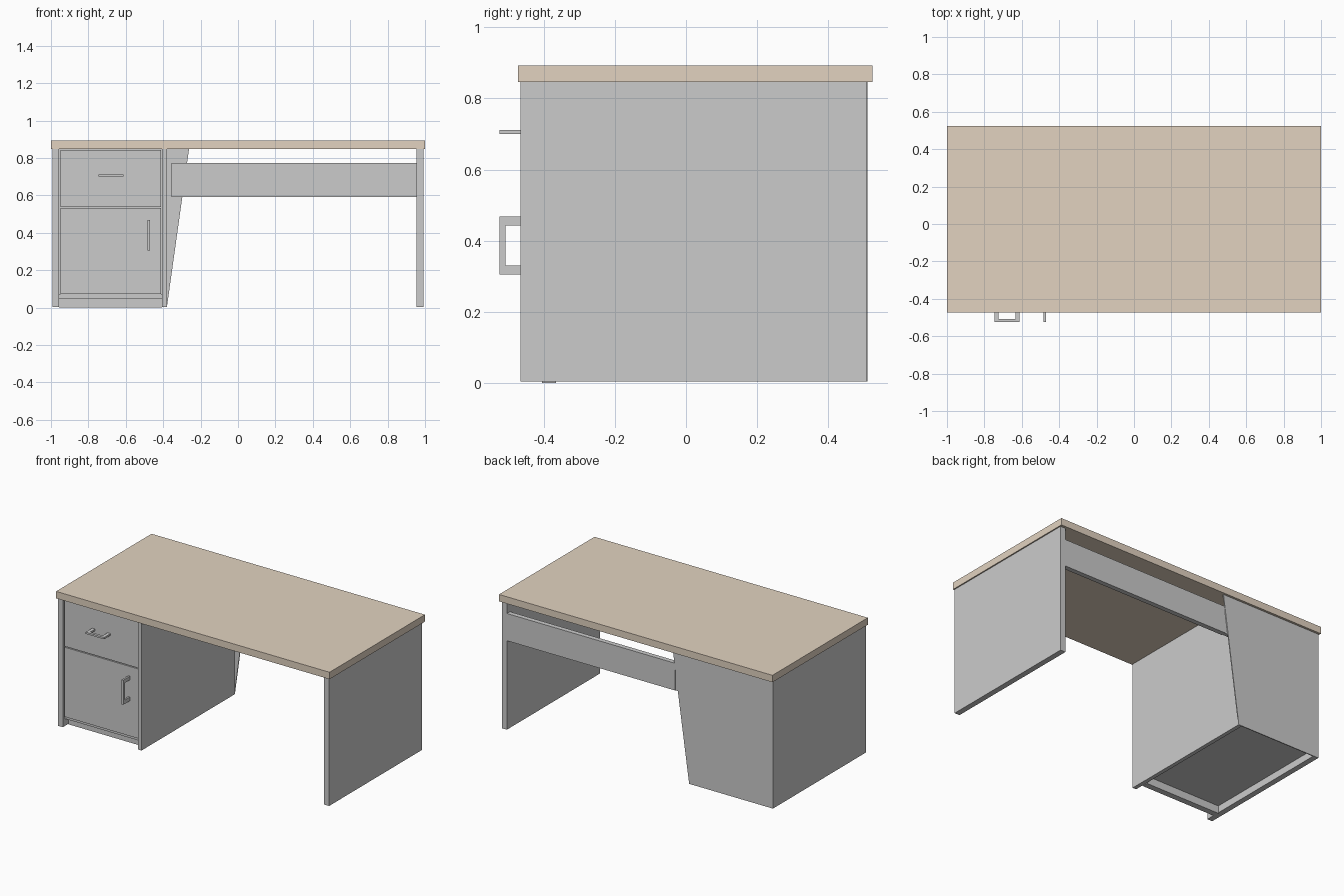
import bpy

if "Cube" in bpy.data.objects:
    bpy.data.objects.remove(bpy.data.objects["Cube"])

wood = bpy.data.materials.new("wood")
wood.diffuse_color = (0.76, 0.65, 0.53, 1)
wood.use_nodes = True
wood.node_tree.nodes["Principled BSDF"].inputs["Base Color"].default_value = wood.diffuse_color


def mesh_object(name, verts, faces, mat=None):
    me = bpy.data.meshes.new(name)
    me.from_pydata(verts, [], faces)
    ob = bpy.data.objects.new(name, me)
    bpy.context.collection.objects.link(ob)
    if mat:
        me.materials.append(mat)
    return ob


def prism(name, profile, to_xyz, a, b, mat=None):
    """Extrude a closed 2D profile from depth a to depth b."""
    n = len(profile)
    verts = [to_xyz(u, v, d) for d in (a, b) for u, v in profile]
    faces = [tuple(range(n))[::-1], tuple(range(n, 2 * n))]
    faces += [(i, (i + 1) % n, (i + 1) % n + n, i + n) for i in range(n)]
    ob = mesh_object(name, verts, faces, mat)
    # consistent outward normals
    import bmesh
    bm = bmesh.new()
    bm.from_mesh(ob.data)
    bmesh.ops.recalc_face_normals(bm, faces=bm.faces)
    bm.to_mesh(ob.data)
    bm.free()
    return ob


def box(name, x, y, z, mat=None):
    rect = [(x[0], y[0]), (x[1], y[0]), (x[1], y[1]), (x[0], y[1])]
    return prism(name, rect, lambda u, v, d: (u, v, d), z[0], z[1], mat)


def u_handle(name, lo, hi, to_xyz, a, b, leg):
    """Square U-shaped pull standing out of the front."""
    back, out, inner = -0.452, -0.525, -0.508
    prof = [(lo, back), (lo, out), (hi, out), (hi, back),
            (hi - leg, back), (hi - leg, inner), (lo + leg, inner), (lo + leg, back)]
    return prism(name, prof, to_xyz, a, b)


# Worktop
box("tabletop", (-1, 1), (-0.472, 0.525), (0.847, 0.893), wood)

# Upright side panels
for name, x in (("left_side_panel", (-0.993, -0.956)),
                ("cabinet_inner_panel", (-0.406, -0.38)),
                ("right_side_panel", (0.955, 0.992))):
    box(name, x, (-0.465, 0.508), (0.004, 0.847))

# Tapered back panel of the cabinet
prism("cabinet_back_panel",
      [(-0.993, 0.004), (-0.38, 0.004), (-0.262, 0.847), (-0.993, 0.847)],
      lambda u, v, d: (u, d, v), 0.504, 0.51)

# Modesty rail between cabinet back and right side
box("modesty_rail", (-0.276, 0.955), (0.475, 0.507), (0.592, 0.772))
box("modesty_rail_end", (-0.355, -0.276), (0.48, 0.504), (0.592, 0.772))

# Cabinet floor and recessed plinth
box("cabinet_floor", (-0.956, -0.406), (-0.44, 0.504), (0.05, 0.072))
box("plinth", (-0.956, -0.406), (-0.405, -0.365), (0, 0.07))

# Drawer and door fronts
box("drawer_front", (-0.949, -0.411), (-0.457, -0.43), (0.538, 0.842))
box("door_front", (-0.949, -0.411), (-0.457, -0.43), (0.072, 0.532))

# Handles
u_handle("drawer_handle", -0.747, -0.612, lambda u, v, d: (u, v, d), 0.7, 0.712, 0.022)
u_handle("door_handle", 0.305, 0.468, lambda u, v, d: (d, v, u), -0.483, -0.471, 0.025)
